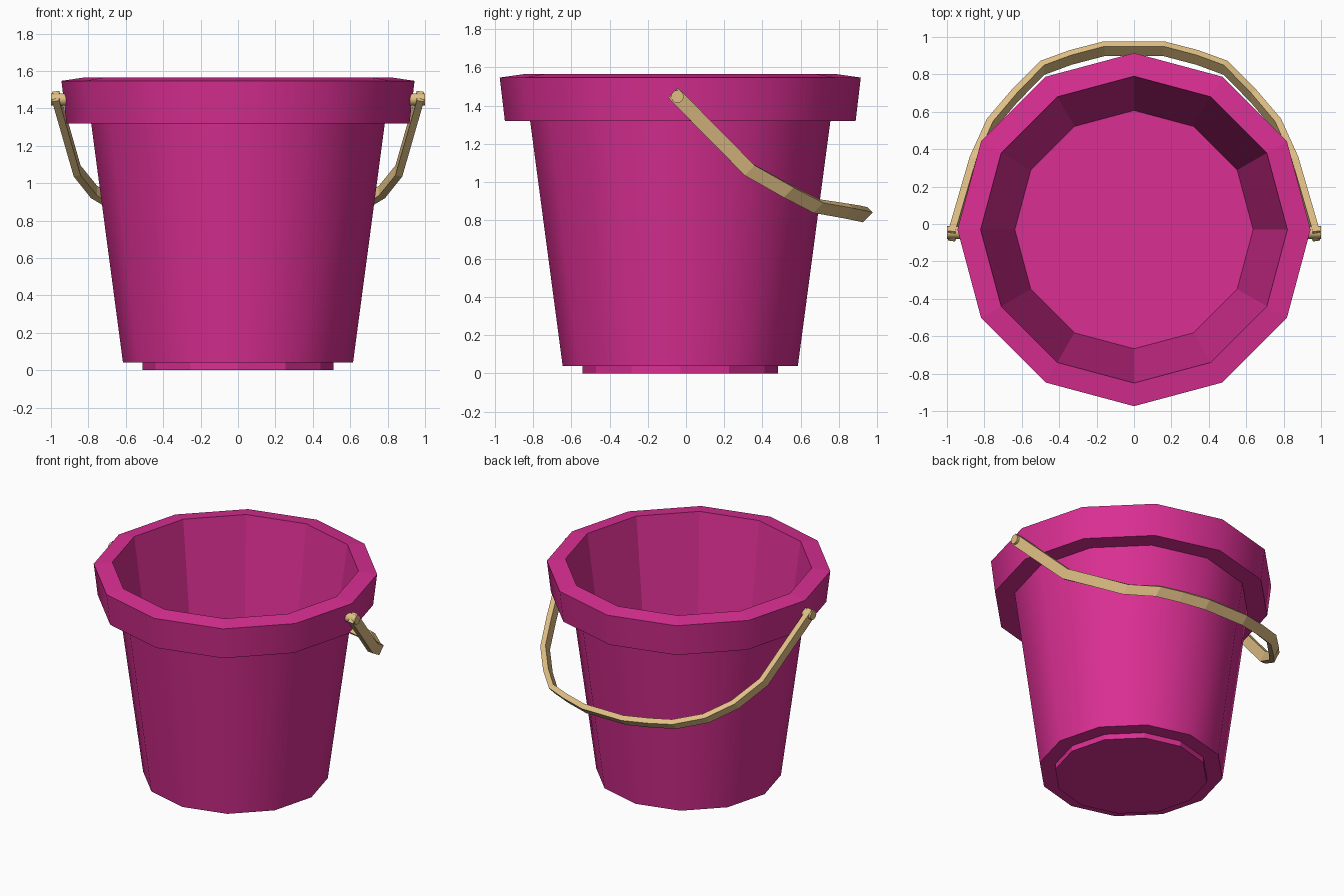
import bpy, bmesh
from math import cos, sin, pi
from mathutils import Vector

cube = bpy.data.objects.get("Cube")
if cube:
    bpy.data.objects.remove(cube)


def material(name, rgb):
    m = bpy.data.materials.new(name)
    m.use_nodes = True
    m.diffuse_color = (*rgb, 1)
    m.node_tree.nodes["Principled BSDF"].inputs["Base Color"].default_value = (*rgb, 1)
    return m


def finish(name, bm, mat):
    bmesh.ops.recalc_face_normals(bm, faces=bm.faces)
    mesh = bpy.data.meshes.new(name)
    bm.to_mesh(mesh)
    bm.free()
    mesh.materials.append(mat)
    obj = bpy.data.objects.new(name, mesh)
    bpy.context.collection.objects.link(obj)
    return obj


pink = material("bright pink", (0.70, 0.028, 0.29))
tan = material("sandy tan", (0.74, 0.52, 0.23))

# Bucket: a twelve-sided profile from underside, up the wall, over the rim, down inside
SIDES = 12
CENTRE_Y = -0.03
profile = [(0.51, 0), (0.51, 0.04), (0.615, 0.04), (0.785, 1.32), (0.917, 1.32),
           (0.944, 1.547), (0.82, 1.565), (0.637, 0.3)]
smooth_bands = {2, 4}  # outer wall and rim side
bm = bmesh.new()
rings = [[bm.verts.new((r * cos(2 * pi * i / SIDES), CENTRE_Y + r * sin(2 * pi * i / SIDES), z))
          for i in range(SIDES)] for r, z in profile]
for band, (a, b) in enumerate(zip(rings, rings[1:])):
    for i in range(SIDES):
        j = (i + 1) % SIDES
        face = bm.faces.new((a[i], a[j], b[j], b[i]))
        face.smooth = band in smooth_bands
bm.faces.new(rings[0])
bm.faces.new(rings[-1])
finish("bucket", bm, pink)

# Handle: a flat strip swept along a mirrored, bent path
half = [(0.975, -0.065, 1.465), (0.86, 0.33, 1.065), (0.77, 0.53, 0.953), (0.64, 0.683, 0.875),
        (0.49, 0.835, 0.85), (0.34, 0.89, 0.84), (0.16, 0.937, 0.83)]
path = [Vector(p) for p in half]
path += [Vector((-p.x, p.y, p.z)) for p in reversed(path)]
wide = Vector((0, 1, 1)).normalized()
bm = bmesh.new()
sections = []
for i, p in enumerate(path):
    tangent = path[min(i + 1, len(path) - 1)] - path[max(i - 1, 0)]
    out = tangent.cross(wide).normalized() * 0.019
    w = wide * 0.037
    sections.append([bm.verts.new(p + q) for q in (w + out, w - out, -w - out, -w + out)])
for a, b in zip(sections, sections[1:]):
    for i in range(4):
        j = (i + 1) % 4
        bm.faces.new((a[i], a[j], b[j], b[i]))
bm.faces.new(sections[0])
bm.faces.new(sections[-1])
finish("handle", bm, tan)

# Pivot pegs joining the handle to the rim
for side, x in (("left", 0.955), ("right", -0.955)):
    bpy.ops.mesh.primitive_cylinder_add(vertices=10, radius=0.034, depth=0.09,
                                        location=(x, -0.045, 1.448), rotation=(0, pi / 2, 0))
    peg = bpy.context.object
    peg.name = side + "_handle_peg"
    peg.data.materials.append(tan)
    bpy.ops.object.shade_smooth_by_angle(angle=pi / 4)
